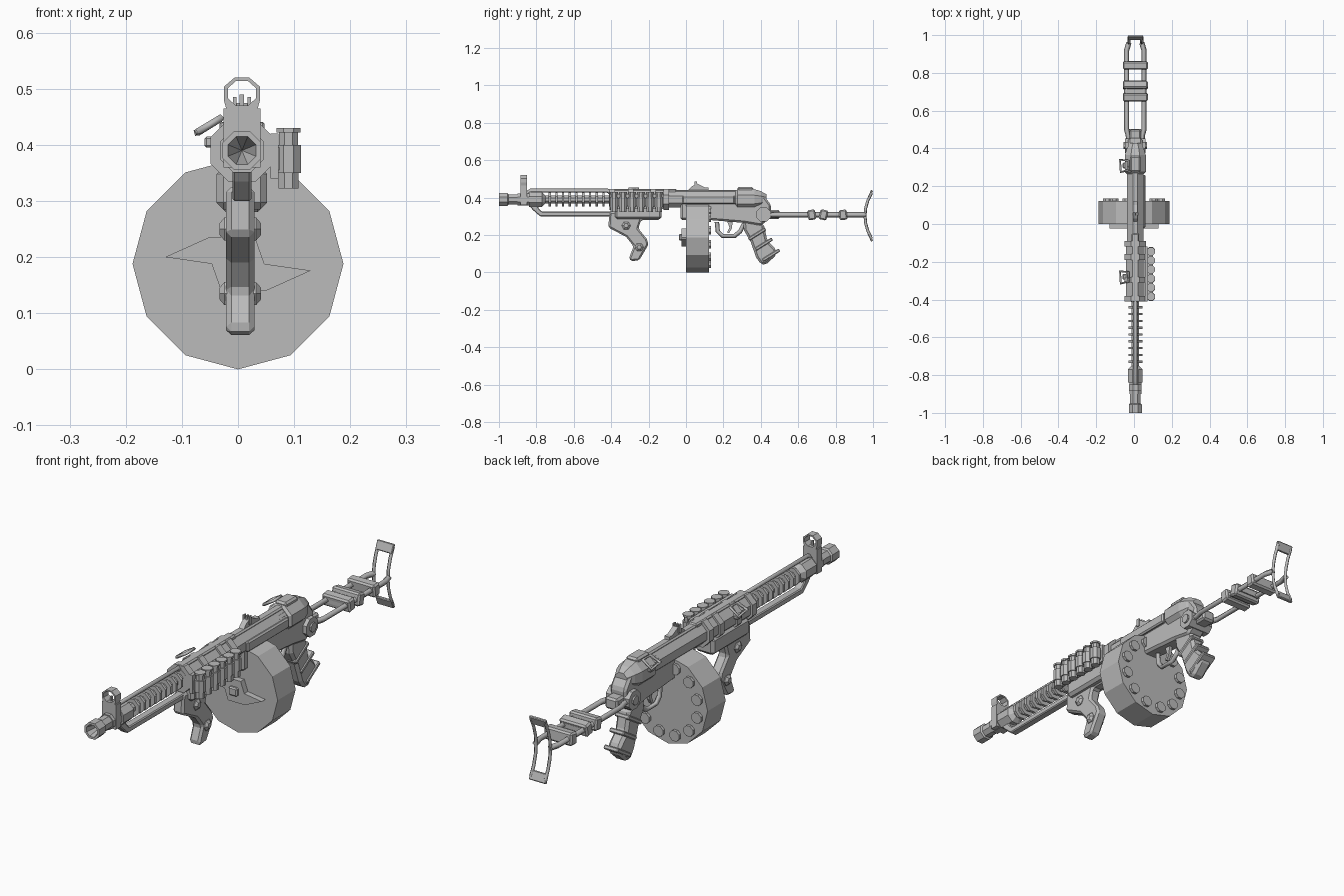
import bpy, bmesh
from math import sin, cos, pi, radians
from mathutils import Vector, Matrix

cube = bpy.data.objects.get("Cube")
if cube:
    bpy.data.objects.remove(cube)

AXIS = 0.007   # sideways position of the barrel line
BORE = 0.39    # height of the barrel line

grey = bpy.data.materials.new("matte_grey")
grey.use_nodes = True
tone = (0.5, 0.5, 0.5, 1)
grey.diffuse_color = tone
grey.node_tree.nodes["Principled BSDF"].inputs["Base Color"].default_value = tone


def finish(name, bm):
    bmesh.ops.remove_doubles(bm, verts=bm.verts, dist=1e-5)
    bmesh.ops.recalc_face_normals(bm, faces=bm.faces)
    mesh = bpy.data.meshes.new(name)
    bm.to_mesh(mesh)
    bm.free()
    mesh.materials.append(grey)
    ob = bpy.data.objects.new(name, mesh)
    bpy.context.collection.objects.link(ob)
    return ob


def bevel(ob, width):
    mod = ob.modifiers.new("chamfer", "BEVEL")
    mod.width, mod.segments = width, 1
    return ob


def extrude(name, points, step):
    """Flat outline pushed along a vector into a solid."""
    bm = bmesh.new()
    face = bm.faces.new([bm.verts.new(p) for p in points])
    out = bmesh.ops.extrude_face_region(bm, geom=[face], use_keep_orig=True)
    verts = [v for v in out["geom"] if isinstance(v, bmesh.types.BMVert)]
    bmesh.ops.translate(bm, verts=verts, vec=step)
    return finish(name, bm)


def side_plate(name, outline, half, chamfer=0, x=AXIS):
    ob = extrude(name, [(x - half, y, z) for y, z in outline], (2 * half, 0, 0))
    return bevel(ob, chamfer) if chamfer else ob


def box(name, x, y, z, chamfer=0):
    """Block from (low, high) pairs."""
    outline = [(y[0], z[0]), (y[1], z[0]), (y[1], z[1]), (y[0], z[1])]
    return side_plate(name, outline, (x[1] - x[0]) / 2, chamfer, (x[0] + x[1]) / 2)


def lathe(name, profile, centre, axis="Y", sides=8, turn=pi / 8):
    """Spin (position, radius) pairs around an axis."""
    bm = bmesh.new()
    rings = []
    for t, r in profile:
        ring = []
        for i in range(sides):
            a = turn + 2 * pi * i / sides
            u, v = r * cos(a), r * sin(a)
            co = {"X": (t, u, v), "Y": (u, t, v), "Z": (u, v, t)}[axis]
            ring.append(bm.verts.new(Vector(co) + Vector(centre)))
        rings.append(ring)
    for a, b in zip(rings, rings[1:]):
        for i in range(sides):
            j = (i + 1) % sides
            bm.faces.new((a[i], a[j], b[j], b[i]))
    for ring, (t, r) in ((rings[0], profile[0]), (rings[-1], profile[-1])):
        if r > 0:
            bm.faces.new(ring)
    return finish(name, bm)


def cylinder(name, start, end, r, centre, axis="Y", sides=8, turn=pi / 8):
    return lathe(name, [(start, r), (end, r)], centre, axis, sides, turn)


def rod(name, points, r, closed=False):
    """Angular bar following a path."""
    curve = bpy.data.curves.new(name, "CURVE")
    curve.dimensions = "3D"
    curve.bevel_depth, curve.bevel_resolution = r, 0
    curve.use_fill_caps = True
    line = curve.splines.new("POLY")
    line.points.add(len(points) - 1)
    for p, co in zip(line.points, points):
        p.co = (*co, 1)
    line.use_cyclic_u = closed
    curve.materials.append(grey)
    temp = bpy.data.objects.new(name, curve)
    bpy.context.collection.objects.link(temp)
    graph = bpy.context.evaluated_depsgraph_get()
    mesh = bpy.data.meshes.new_from_object(temp.evaluated_get(graph))
    bpy.data.objects.remove(temp)
    bpy.context.collection.objects.link(bpy.data.objects.new(name, mesh))


line = (AXIS, 0, BORE)

# Muzzle, barrel and cooling rings
lathe("muzzle", [(-.9, 0), (-1, .027), (-1, .037), (-.955, .037), (-.95, .03),
                 (-.9, .03), (-.9, .034), (-.84, .034), (-.84, .042), (-.77, .042), (-.75, .02)], line)
cylinder("barrel", -.76, -.35, .022, line)
for i in range(10):
    y = -.735 + .036 * i
    cylinder("cooling_ring", y, y + .012, .04, line)
rod("top_rod", [(AXIS, -.85, .425), (AXIS, -.83, .437), (AXIS, -.42, .437), (AXIS, -.4, .425)], .011)
side_plate("under_bar", [(-.84, .36), (-.82, .335), (-.78, .3), (-.36, .3), (-.36, .325),
                         (-.77, .325), (-.79, .345), (-.79, .36)], .017, .004)

# Front sight: tall plate with an octagonal opening
bm = bmesh.new()
hole, rim = [], []
for i in range(8):
    a = pi / 8 + i * pi / 4
    hole.append((AXIS + .027 * cos(a), .492 + .024 * sin(a)))
    low = i in (4, 5, 6, 7)
    rim.append((AXIS + .035 * cos(a), .41 if i in (5, 6) else .492 + .03 * sin(a)))
for y in (-.885, -.85):
    for loop in (hole, rim):
        for x, z in loop:
            bm.verts.new((x, y, z))
bm.verts.ensure_lookup_table()
v = bm.verts
for i in range(8):
    j = (i + 1) % 8
    for a, b in ((0, 8), (8, 24), (24, 16), (16, 0)):
        bm.faces.new((v[a + i], v[a + j], v[b + j], v[b + i]))
finish("front_sight", bm)
box("front_sight_base", (AXIS - .033, AXIS + .033), (-.885, -.85), (.36, .465))
box("front_sight_post", (AXIS - .004, AXIS + .004), (-.872, -.864), (.46, .49))

# Handguard with clamps and lower tray
cylinder("handguard", -.41, -.1, .052, line)
for y in (-.41, -.31, -.19, -.12):
    cylinder("handguard_clamp", y, y + .03, .061, line)
box("handguard_tray", (AXIS - .045, AXIS + .045), (-.38, -.13), (.285, .36), .012)
box("handguard_rail", (AXIS - .02, AXIS + .02), (-.41, -.05), (.42, .447), .006)

# Angled foregrip and its bolts
side_plate("foregrip", [(-.41, .325), (-.415, .24), (-.32, .19), (-.28, .14), (-.305, .075), (-.295, .06),
                        (-.25, .065), (-.2, .15), (-.21, .18), (-.255, .235), (-.24, .28), (-.14, .28),
                        (-.13, .325)], .025, .009, .004)
for y, z in ((-.32, .25), (-.25, .135)):
    lathe("foregrip_bolt", [(-.037, .012), (-.028, .024), (.028, .024), (.037, .012)], (.004, y, z), "X", 6, 0)

# Spare cartridges in a side holder
box("cartridge_plate", (.058, .072), (-.41, -.12), (.34, .42))
box("cartridge_band", (.06, .1), (-.4, -.13), (.355, .395))
for i in range(6):
    lathe("cartridge", [(.322, .019), (.35, .019), (.35, .024), (.4, .024), (.4, .018),
                        (.422, .018), (.422, .023), (.43, .023)], (.09, -.385 + .048 * i, 0), "Z")

# Receiver: upper tube, lower housing, rear cap
cylinder("receiver_tube", -.1, .3, .047, line)
side_plate("receiver_body", [(-.03, .375), (-.03, .28), (.13, .28), (.31, .265), (.4, .25), (.45, .29),
                             (.455, .36), (.41, .42), (.3, .425), (-.02, .42)], .038, .01)
lathe("rear_cap", [(.265, .05), (.275, .06), (.365, .06), (.4, .048), (.43, .03)], line)
box("receiver_rib", (AXIS - .018, AXIS + .018), (-.08, .37), (.42, .442), .006)
box("bolt_cover", (.045, .062), (-.02, .26), (.365, .41), .006)
box("rear_cap_hump", (AXIS - .028, AXIS + .028), (.275, .36), (.43, .457), .008)

# Rear sight
side_plate("rear_sight", [(.01, .44), (.03, .46), (.06, .475), (.1, .455), (.12, .455), (.12, .44)], .012)
for dx in (-.013, 0, .013):
    box("rear_sight_tooth", (AXIS + dx - .003, AXIS + dx + .003), (.045, .06), (.45, .485))

# Drum magazine with raised discs and winding key
cylinder("drum", 0, .122, .188, (0, 0, .188), "Y", 12, 0)
for i in range(12):
    a = radians(15 + 30 * i)
    cylinder("drum_disc", .12, .134, .024, (.147 * cos(a), 0, .188 + .147 * sin(a)))
half_key = [(-.13, .012), (-.05, .048), (.03, .048), (.047, 0)]
key = half_key + [(-x, -z) for x, z in half_key]
extrude("winding_key", [(x, -.025, z + .188) for x, z in key], (0, .025, 0))
box("key_hub", (-.02, .02), (-.038, -.02), (.17, .206), .005)

# Trigger, guard and pistol grip
guard = [(.165, .27), (.17, .22), (.195, .195), (.26, .195), (.29, .22), (.31, .26)]
rod("trigger_guard", [(AXIS, y, z) for y, z in guard], .012)
side_plate("trigger", [(.22, .275), (.25, .275), (.245, .235), (.23, .21), (.22, .213), (.232, .24)], .007)
side_plate("pistol_grip", [(.305, .28), (.31, .225), (.345, .165), (.375, .08), (.4, .045), (.425, .04),
                           (.485, .095), (.48, .125), (.435, .17), (.415, .26)], .03, .012)
along = Vector((0, .42, -.9)).normalized()
for k in (0, .06, .125):
    y, z = .355 + k * .6, .205 - k * .9
    band = box("grip_band", (-.034, .034), (-.053, .053), (-.009, .009), .004)
    band.matrix_world = Matrix.Translation((AXIS, y + .025, z)) @ Matrix.Rotation(radians(32), 4, "X")

# Stock hinge and frame
cylinder("stock_hinge", -.055, .055, .042, (AXIS, .415, .31), "X")
cylinder("hinge_pin", -.062, .062, .02, (AXIS, .415, .31), "X")
box("hinge_block", (AXIS - .03, AXIS + .03), (.42, .5), (.285, .335), .008)
for side in (-1, 1):
    rod("stock_bar", [(AXIS + side * x, y, .308) for x, y in
                      ((.035, .42), (.037, .47), (.046, .5), (.046, .92), (.034, .96))], .014)
    arc = [(AXIS + side * .034, .957 + .035 * (k / 3) ** 2, .303 + .041 * k) for k in range(-3, 4)]
    rod("butt_side", arc, .008)
    z = .303 + side * .118
    end = box("butt_end", (AXIS - .04, AXIS + .04), (-.006, .006), (-.02, .02), .003)
    end.matrix_world = Matrix.Translation((0, .987, z)) @ Matrix.Rotation(radians(-side * 22), 4, "X")
for y, tilt in ((.672, 8), (.735, -12), (.84, 5)):
    wrap = box("stock_wrap", (-.066, .066), (-.021, .021), (-.027, .027), .007)
    wrap.matrix_world = Matrix.Translation((AXIS, y, .308)) @ Matrix.Rotation(radians(tilt), 4, "X")
box("stock_pad", (AXIS - .05, AXIS + .05), (.65, .76), (.298, .318))

# Sling loops on the right side
for y in (-.28, .31):
    rod("sling_loop", [(-.03, y - .025, .448), (-.07, y - .035, .424), (-.074, y + .03, .421),
                       (-.03, y + .025, .448)], .007, True)
    box("sling_mount", (-.06, -.03), (y - .015, y + .015), (.395, .415), .004)
